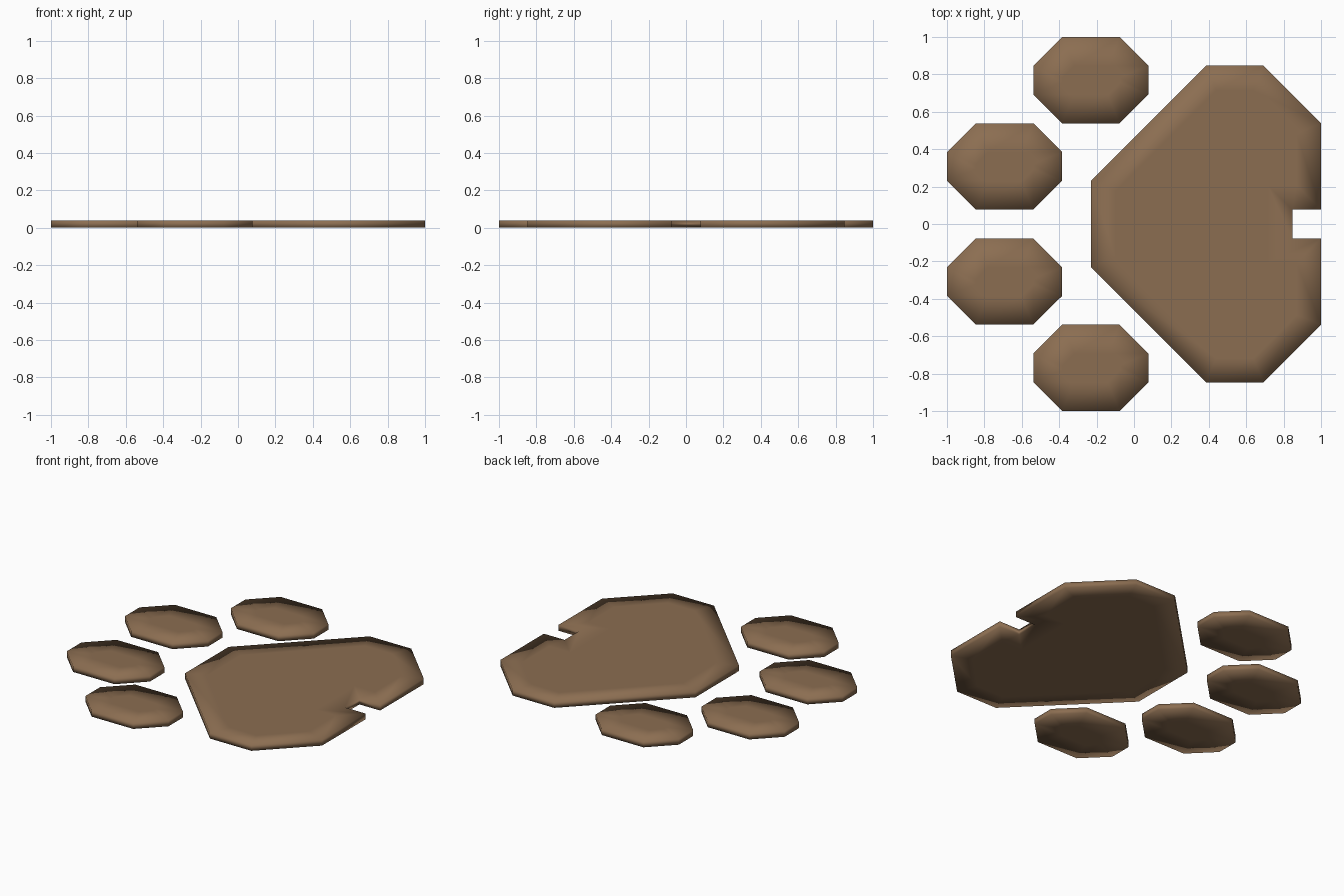
import bpy, bmesh

if "Cube" in bpy.data.objects:
    bpy.data.objects.remove(bpy.data.objects["Cube"])

U = 1 / 13          # layout grid unit
THICK = U / 2

brown = bpy.data.materials.new("brown")
brown.diffuse_color = (0.26, 0.155, 0.083, 1)
brown.use_nodes = True
brown.node_tree.nodes["Principled BSDF"].inputs["Base Color"].default_value = brown.diffuse_color


def plate(name, outline, rim):
    """Flat slab from an outline in grid units, softly shaded at its rim."""
    bm = bmesh.new()
    base = bm.faces.new([bm.verts.new((x * U, y * U, 0)) for x, y in outline])
    out = bmesh.ops.extrude_face_region(bm, geom=[base], use_keep_orig=True)
    top = [v for v in out["geom"] if isinstance(v, bmesh.types.BMVert)]
    bmesh.ops.translate(bm, verts=top, vec=(0, 0, THICK))
    bmesh.ops.recalc_face_normals(bm, faces=bm.faces)
    caps = [f for f in bm.faces if abs(f.normal.z) > 0.9]
    bmesh.ops.inset_region(bm, faces=caps, thickness=rim * U, use_even_offset=True)
    bmesh.ops.recalc_face_normals(bm, faces=bm.faces)
    for f in bm.faces:
        f.smooth = True
    me = bpy.data.meshes.new(name)
    bm.to_mesh(me)
    bm.free()
    me.materials.append(brown)
    ob = bpy.data.objects.new(name, me)
    bpy.context.collection.objects.link(ob)


# Large pad with the notch at its heel
half = [(-3, 3), (5, 11), (9, 11), (13, 7), (13, 1), (11, 1)]
plate("main_pad", half + [(x, -y) for x, y in reversed(half)], 1.7)

# Four octagonal toe pads, mirrored across y
octagon = [(-4, -1), (-2, -3), (2, -3), (4, -1), (4, 1), (2, 3), (-2, 3), (-4, 1)]
for side in (1, -1):
    for label, cx, cy in (("inner", -9, 4), ("outer", -3, 10)):
        plate(f"{label}_toe_{'left' if side > 0 else 'right'}",
              [(cx + x, side * cy + y) for x, y in octagon], 2)
